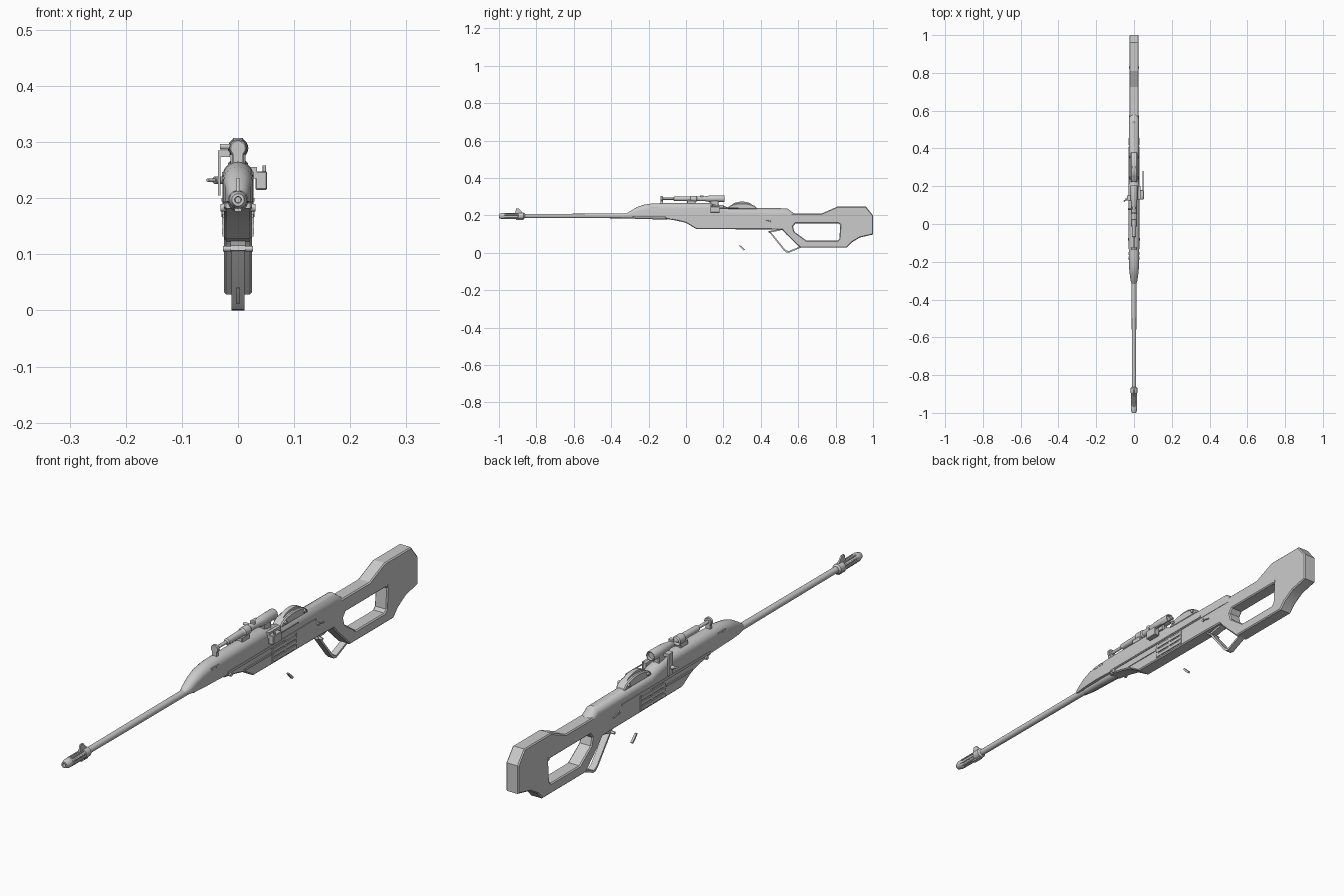
import bpy, bmesh, math
from mathutils import Vector

if "Cube" in bpy.data.objects:
    bpy.data.objects.remove(bpy.data.objects["Cube"])

BZ = 0.197   # barrel axis height
SZ = 0.289   # scope axis height


def finish(ob, angle=32):
    bpy.ops.object.select_all(action='DESELECT')
    ob.select_set(True)
    bpy.context.view_layer.objects.active = ob
    if ob.type == 'CURVE':
        bpy.ops.object.convert(target='MESH')
        ob = bpy.context.object
    bpy.ops.object.shade_smooth_by_angle(angle=math.radians(angle))
    return ob


def prism(name, outlines, half, chamfer=0.0, x=0.0):
    """Side outlines in (y, z), extruded across x; inner outlines become holes."""
    cu = bpy.data.curves.new(name, 'CURVE')
    cu.dimensions, cu.fill_mode = '2D', 'BOTH'
    cu.extrude, cu.bevel_depth, cu.offset = half - chamfer, chamfer, -chamfer
    cu.bevel_resolution = 0
    for pts in outlines:
        sp = cu.splines.new('POLY')
        sp.points.add(len(pts) - 1)
        for p, (y, z) in zip(sp.points, pts):
            p.co = (y, z, 0, 1)
        sp.use_cyclic_u = True
    ob = bpy.data.objects.new(name, cu)
    ob.rotation_euler = (math.pi / 2, 0, math.pi / 2)
    ob.location.x = x
    bpy.context.collection.objects.link(ob)
    return finish(ob, 20)


def loft(name, rings):
    bm = bmesh.new()
    vr = [[bm.verts.new(c) for c in r] for r in rings]
    n = len(vr[0])
    for a, b in zip(vr, vr[1:]):
        for i in range(n):
            bm.faces.new((a[i], a[(i + 1) % n], b[(i + 1) % n], b[i]))
    bm.faces.new(vr[0])
    bm.faces.new(vr[-1])
    bmesh.ops.recalc_face_normals(bm, faces=bm.faces)
    me = bpy.data.meshes.new(name)
    bm.to_mesh(me)
    bm.free()
    ob = bpy.data.objects.new(name, me)
    bpy.context.collection.objects.link(ob)
    return finish(ob)


def lathe(name, stations, z, x=0.0, n=20):
    """Round part along y from (y, radius) stations."""
    ang = [2 * math.pi * i / n for i in range(n)]
    return loft(name, [[(x + r * math.cos(a), y, z + r * math.sin(a)) for a in ang]
                       for y, r in stations])


def box(name, x, y, z, chamfer=0.0):
    """Box from (min, max) pairs."""
    bpy.ops.mesh.primitive_cube_add(size=1, location=[sum(p) / 2 for p in (x, y, z)])
    ob = bpy.context.object
    ob.name = name
    ob.scale = [p[1] - p[0] for p in (x, y, z)]
    bpy.ops.object.transform_apply(location=False, rotation=False, scale=True)
    if chamfer:
        m = ob.modifiers.new('chamfer', 'BEVEL')
        m.width, m.segments = chamfer, 1
    return ob


def rod(name, a, b, r, n=12):
    a, b = Vector(a), Vector(b)
    bpy.ops.mesh.primitive_cylinder_add(vertices=n, radius=r, depth=(b - a).length,
                                        location=(a + b) / 2)
    ob = bpy.context.object
    ob.name = name
    ob.rotation_euler = (b - a).to_track_quat('Z', 'Y').to_euler()
    return finish(ob)


# Lower receiver and skeleton stock in one outline with the grip hole
body = [(-.11, .2), (-.11, .182), (-.05, .172), (0, .16), (.055, .127), (.445, .125),
        (.515, .123), (.535, .1), (.61, .028), (.86, .028), (.885, .055), (.93, .082),
        (1, .098), (1, .2), (.962, .247), (.81, .247), (.725, .21), (.5, .21), (.4, .22),
        (-.05, .22)]
hole = [(.585, .157), (.815, .157), (.825, .15), (.82, .075), (.81, .065), (.645, .065),
        (.58, .112), (.572, .14)]
prism('stock_and_lower_receiver', [body, hole], .025, .004)
box('butt_plate', (-.0215, .0215), (.985, .9995), (.105, .195))


# Rounded upper receiver with a tapering nose and rear step
def arch(y, w, top, base, n=12):
    h = min(w, (top - base) * .85)
    pts = [(w * math.cos(math.pi * i / n), y, top - h + h * math.sin(math.pi * i / n))
           for i in range(n + 1)]
    return [(w, y, base)] + pts + [(-w, y, base)]


loft('upper_receiver', [arch(*s) for s in [
    (-.322, .010, .207, .198), (-.30, .018, .222, .194), (-.265, .023, .243, .193),
    (-.23, .026, .256, .193), (-.18, .0275, .264, .193), (-.1, .028, .266, .19),
    (.13, .028, .266, .19), (.2, .028, .252, .19), (.23, .0275, .24, .19),
    (.54, .0265, .238, .19), (.578, .025, .21, .19)]])

# Barrel, under-collar and muzzle brake
lathe('barrel', [(-.96, .011), (-.3, .0125), (-.1, .0125)], BZ)
lathe('barrel_collar', [(-.275, .012), (-.265, .0155), (-.18, .0155), (-.17, .018),
                        (-.1, .018)], BZ - .002)
lathe('muzzle_brake', [(-.975, .005), (-1, .006), (-1, .011), (-.985, .016), (-.965, .016),
                       (-.96, .0135), (-.9, .0135), (-.895, .0175), (-.868, .0175),
                       (-.862, .012)], BZ)
for i in range(8):
    a = math.pi * (i + .5) / 4
    c, s = .0145 * math.cos(a), .0145 * math.sin(a)
    rod(f'muzzle_rib_{i + 1}', (c, -.97, BZ + s), (c, -.89, BZ + s), .003, 6)
prism('front_sight', [[(-.915, .208), (-.908, .236), (-.893, .236), (-.87, .21)]], .003)
box('sight_foot', (-.006, .006), (-.91, -.87), (.176, .185))

# Telescopic sight with rod, post and mounts
lathe('scope_tube', [(-.07, .006), (-.065, .011), (.02, .0125), (.025, .016), (.055, .016),
                     (.06, .0125), (.1, .0125), (.13, .0175), (.2, .0185), (.205, .017),
                     (.205, .014), (.195, .013)], SZ)
lathe('scope_front_rod', [(-.125, .006), (-.065, .006)], SZ)
lathe('scope_front_ring', [(-.136, .013), (-.134, .015), (-.126, .015), (-.124, .013)], SZ)
box('scope_front_post', (-.009, .009), (-.136, -.124), (.255, .282))
for i, y in enumerate((.005, .13)):
    box(f'scope_mount_{i + 1}', (-.013, .013), (y, y + .045), (.245, .281), .003)
rod('scope_top_knob', (0, .085, SZ), (0, .085, .3075), .009)
rod('scope_side_knob', (-.01, .08, .292), (-.032, .08, .292), .005)

# Right-hand sight control box
box('side_control_box', (.031, .052), (.13, .18), (.215, .248), .002)
box('side_box_bracket', (.022, .034), (.13, .2), (.235, .256))
rod('side_box_pin', (.047, .142, .245), (.047, .142, .258), .003)
rod('side_box_rod', (.047, .18, .24), (.047, .28, .24), .0022, 8)

# Left-hand bracket and charging peg
box('left_bracket', (-.036, -.031), (.125, .15), (.205, .283))
box('left_bracket_top', (-.036, -.014), (.125, .15), (.273, .285))
rod('charging_peg', (-.022, .145, .232), (-.054, .12, .232), .0035)
rod('charging_peg_collar', (-.024, .143, .232), (-.042, .13, .232), .0065)

# Arched rear cover with strap and bolts
N = 10
cover = [(.3 + .08 * math.cos(math.pi * i / N), .232 + .034 * math.sin(math.pi * i / N))
         for i in range(N + 1)]
prism('rear_cover', [cover], .018, .004)
strap = [(.3 + .06 * math.cos(math.pi * i / N), .245 + .029 * math.sin(math.pi * i / N))
         for i in range(N + 1)]
prism('cover_strap', [strap], .008)
for y in (.245, .355):
    rod('cover_bolt', (-.024, y, .246), (.024, y, .246), .006)

# Trigger guard strip, its hinge bar and the separate trigger
prism('trigger_guard', [[(.443, .113), (.452, .113), (.53, .017), (.548, .008), (.61, .034),
                         (.615, .028), (.55, 0), (.535, .002), (.522, .014)]], .012)
prism('guard_lip', [[(.44, .107), (.442, .116), (.5, .126), (.52, .126), (.5, .118)]], .013)
rod('guard_hinge', (-.027, .448, .11), (.027, .448, .11), .005)
prism('trigger', [[(.283, .04), (.289, .041), (.315, .017), (.309, .012), (.298, .022)]], .004)

# Mirrored side details
for s, side in ((1, 'right'), (-1, 'left')):
    def sbox(name, x0, x1, y, z):
        return box(f'{name}_{side}', sorted((s * x0, s * x1)), y, z)
    sbox('side_rail', .02, .0295, (-.1, .41), (.194, .2))
    sbox('lower_rail', .02, .028, (.0, .155), (.165, .172))
    for k, z in enumerate((.135, .153, .171)):
        sbox(f'side_rib_{k + 1}', .02, .0285, (.16, .3), (z, z + .012))
    for k, y in enumerate((.16, .228, .292)):
        sbox(f'rib_post_{k + 1}', .02, .0275, (y, y + .008), (.132, .188))
    for k, y in enumerate((-.19, -.165)):
        sbox(f'nose_vent_{k + 1}', .02, .0285, (y, y + .018), (.239, .247))
    rod(f'fore_pin_{side}', (s * .02, -.08, .183), (s * .031, -.08, .183), .007)
    rod(f'receiver_pin_{side}', (s * .02, .425, .175), (s * .029, .425, .175), .006)
    rod(f'stock_stud_{side}', (s * .02, .828, .16), (s * .027, .828, .16), .005)
    rod(f'selector_{side}', (s * .027, .42, .176), (s * .027, .455, .168), .0025, 8)
